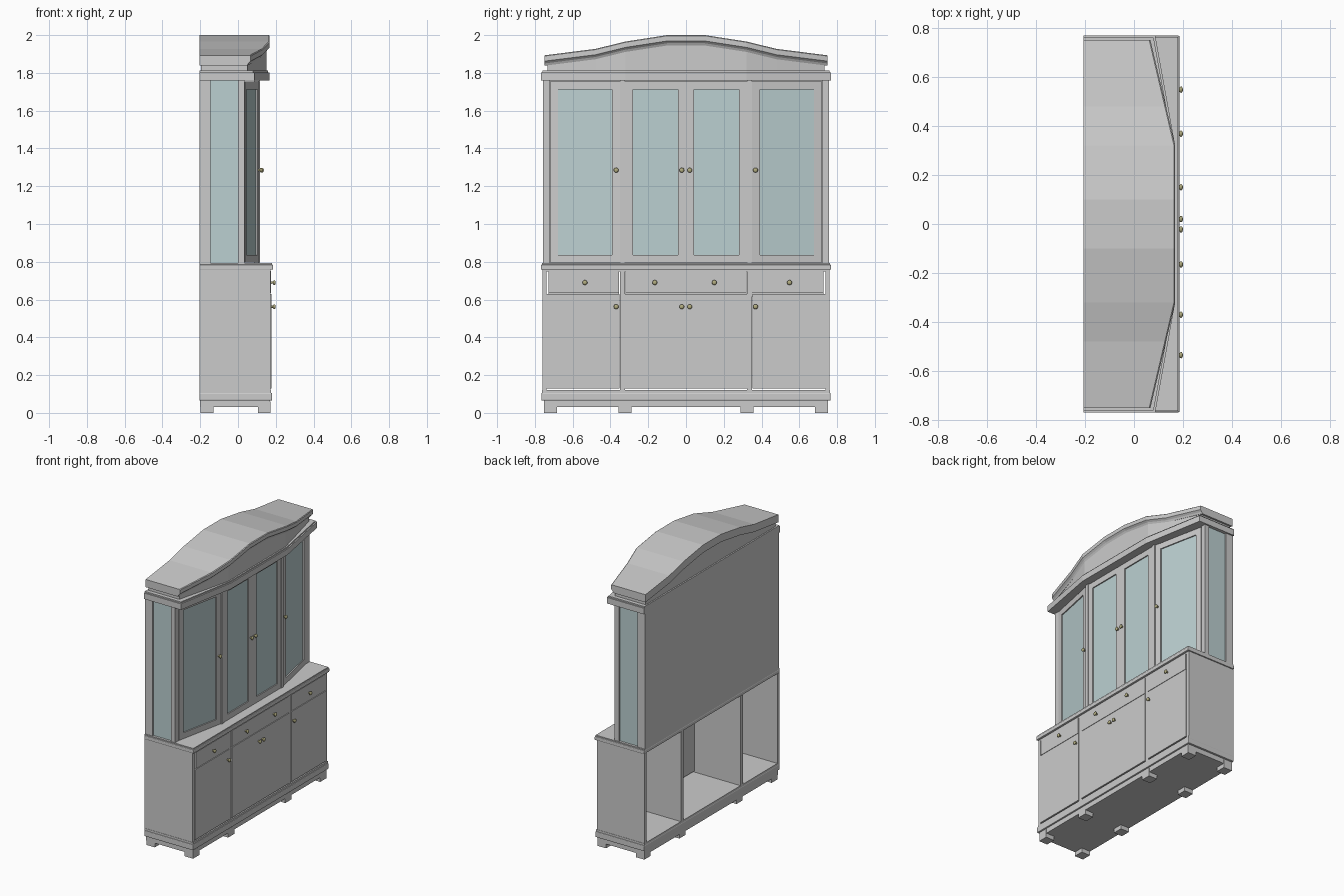
import bpy, bmesh, math
from mathutils import Matrix, Vector

if "Cube" in bpy.data.objects:
    bpy.data.objects.remove(bpy.data.objects["Cube"])


def material(name, col):
    m = bpy.data.materials.new(name)
    m.diffuse_color = col
    m.use_nodes = True
    m.node_tree.nodes["Principled BSDF"].inputs["Base Color"].default_value = m.diffuse_color
    return m


GLASS = material("glass", (0.5, 0.63, 0.64, 1))
BRASS = material("brass", (0.45, 0.42, 0.22, 1))


def finish(name, bm, mat=None):
    bmesh.ops.recalc_face_normals(bm, faces=bm.faces)
    me = bpy.data.meshes.new(name)
    bm.to_mesh(me)
    bm.free()
    ob = bpy.data.objects.new(name, me)
    bpy.context.collection.objects.link(ob)
    if mat:
        me.materials.append(mat)
    return ob


def add_box(bm, x0, x1, y0, y1, z0, z1, frame=Matrix()):
    m = Matrix.Translation(((x0 + x1) / 2, (y0 + y1) / 2, (z0 + z1) / 2)) @ \
        Matrix.Diagonal((x1 - x0, y1 - y0, z1 - z0, 1))
    bmesh.ops.create_cube(bm, size=1, matrix=frame @ m)


def box(name, *dims, mat=None, bevel=0):
    bm = bmesh.new()
    add_box(bm, *dims)
    ob = finish(name, bm, mat)
    if bevel:
        b = ob.modifiers.new("bevel", 'BEVEL')
        b.width = bevel
        b.segments = 2
    return ob


def loft(name, sections):
    """Skin a row of (y, [(x, z), ...]) sections and cap the ends."""
    bm = bmesh.new()
    rings = [[bm.verts.new((x, y, z)) for x, z in pts] for y, pts in sections]
    n = len(rings[0])
    for a, b in zip(rings, rings[1:]):
        for i in range(n):
            bm.faces.new((a[i], a[(i + 1) % n], b[(i + 1) % n], b[i]))
    bm.faces.new(rings[0])
    bm.faces.new(rings[-1])
    return finish(name, bm)


def bow(y, y_end, x_end, x_mid):
    """Front line in plan: flat in the middle, angled back at the ends."""
    t = max(0, (abs(y) - 0.32) / (y_end - 0.32))
    return x_mid + (x_end - x_mid) * t


def mirrored(ys):
    return [-y for y in ys] + [y for y in reversed(ys)]


def glazed_door(name, p0, p1, z0=0.795, z1=1.755):
    """Framed glass door whose outer face runs from p0 to p1 in plan."""
    d = Vector((p1[0] - p0[0], p1[1] - p0[1], 0))
    w = d.length
    d.normalize()
    out = Vector((d.y, -d.x, 0))
    fr = Matrix((out, d, (0, 0, 1))).transposed().to_4x4()
    fr.translation = (p0[0], p0[1], 0)
    bm = bmesh.new()
    s, t = 0.042, 0.02
    for y0, y1, a, b in ((0, s, z0, z1), (w - s, w, z0, z1),
                         (s, w - s, z0, z0 + s), (s, w - s, z1 - s, z1)):
        add_box(bm, -t, 0, y0, y1, a, b, fr)
    finish(name + "_frame", bm)
    bm = bmesh.new()
    add_box(bm, -0.013, -0.008, s, w - s, z0 + s, z1 - s, fr)
    finish(name + "_glass", bm, GLASS)


def knob(name, x, y, z):
    bm = bmesh.new()
    bmesh.ops.create_uvsphere(bm, u_segments=14, v_segments=8, radius=0.013,
                              matrix=Matrix.Translation((x + 0.014, y, z)) @ Matrix.Diagonal((0.6, 1, 1, 1)))
    bmesh.ops.create_cone(bm, cap_ends=True, segments=10, radius1=0.007, radius2=0.005, depth=0.014,
                          matrix=Matrix.Translation((x + 0.005, y, z)) @ Matrix.Rotation(math.pi / 2, 4, 'Y'))
    for f in bm.faces:
        f.smooth = True
    finish(name, bm, BRASS)


B = -0.205  # back plane

# feet and plinth
for i, y in enumerate((-0.7175, -0.3225, 0.3225, 0.7175)):
    box(f"foot_front_{i}", 0.105, 0.172, y - 0.035, y + 0.035, 0, 0.06)
    box(f"foot_back_{i}", -0.198, -0.13, y - 0.035, y + 0.035, 0, 0.06)
box("bottom_board", -0.2, 0.17, -0.752, 0.752, 0.03, 0.065)
box("plinth", B, 0.181, -0.766, 0.766, 0.065, 0.106, bevel=0.005)
box("plinth_step", B, 0.176, -0.762, 0.762, 0.105, 0.12)

# lower carcass, open at the back
for s in (-1, 1):
    y0, y1 = sorted((s * 0.738, s * 0.76))
    box("lower_side", B, 0.172, y0, y1, 0.12, 0.76)
    y0, y1 = sorted((s * 0.322, s * 0.35))
    box("lower_partition", B, 0.172, y0, y1, 0.12, 0.76)
box("front_top_rail", 0.15, 0.172, -0.738, 0.738, 0.748, 0.76)

# drawer fronts and doors
for i, (a, b) in enumerate(((-0.728, -0.355), (-0.32, 0.32), (0.35, 0.728))):
    box(f"drawer_front_{i}", 0.157, 0.176, a, b, 0.634, 0.75)
    box(f"drawer_rail_{i}", 0.14, 0.165, a, b, 0.615, 0.64)
for i, (a, b) in enumerate(((-0.738, -0.352), (-0.322, -0.0005), (0.0005, 0.322), (0.352, 0.738))):
    box(f"lower_door_{i}", 0.157, 0.177, a, b, 0.129, 0.63)

# countertop
box("countertop", B, 0.186, -0.768, 0.768, 0.758, 0.785, bevel=0.005)
box("countertop_lip", B, 0.18, -0.762, 0.762, 0.784, 0.793)

# upper cabinet posts, side panes and back
for s in (-1, 1):
    y0, y1 = sorted((s * 0.722, s * 0.757))
    box("rear_post", B, -0.145, y0, y1, 0.79, 1.765)
    box("corner_post", 0.0, 0.034, y0, y1, 0.79, 1.765)
    y0, y1 = sorted((s * 0.738, s * 0.745))
    box("side_glass", -0.145, 0.0, y0, y1, 0.79, 1.765, mat=GLASS)
    y0, y1 = sorted((s * 0.323, s * 0.349))
    box("door_post", 0.085, 0.117, y0, y1, 0.79, 1.765)
box("back_panel", B, -0.193, -0.75, 0.75, 0.79, 1.8)

# glass doors
glazed_door("left_door", (0.036, -0.72), (0.112, -0.35))
glazed_door("mid_left_door", (0.115, -0.322), (0.115, -0.001))
glazed_door("mid_right_door", (0.115, 0.001), (0.115, 0.322))
glazed_door("right_door", (0.112, 0.35), (0.036, 0.72))

# cornice following the bowed front
def bowed_slab(name, y_end, x_end, x_mid, z0, z1):
    secs = []
    for y in mirrored([y_end, 0.32]):
        x = bow(y, y_end, x_end, x_mid)
        secs.append((y, [(B, z0), (x, z0), (x, z1), (B, z1)]))
    return loft(name, secs)


bowed_slab("cornice", 0.768, 0.087, 0.168, 1.76, 1.803)
bowed_slab("cornice_step", 0.76, 0.08, 0.16, 1.802, 1.812)

# arched pediment and overhanging crown
arch = [(0.75, 1.893), (0.48, 1.927), (0.32, 1.966), (0.1, 2.0)]
stations = [(-y, z) for y, z in arch] + arch[::-1]
crown, panel = [], []
for y, z in stations:
    x = bow(y, 0.75, 0.067, 0.168)
    lo = z - 0.055
    crown.append((y, [(B, lo), (x - 0.018, lo), (x - 0.012, lo + 0.012), (x, lo + 0.024),
                      (x, z - 0.004), (x - 0.005, z), (B, z)]))
    yy = max(-0.733, min(0.733, y))
    panel.append((yy, [(-0.195, 1.81), (x - 0.018, 1.81), (x - 0.018, lo + 0.01), (-0.195, lo + 0.01)]))
loft("crown", crown)
loft("pediment_panel", panel)

# knobs
for y in (-0.535, -0.165, 0.15, 0.548):
    knob("drawer_knob", 0.178, y, 0.69)
for y in (-0.37, -0.022, 0.02, 0.368):
    knob("lower_door_knob", 0.178, y, 0.562)
    knob("glass_door_knob", 0.108 if abs(y) > 0.3 else 0.115, y, 1.285)
